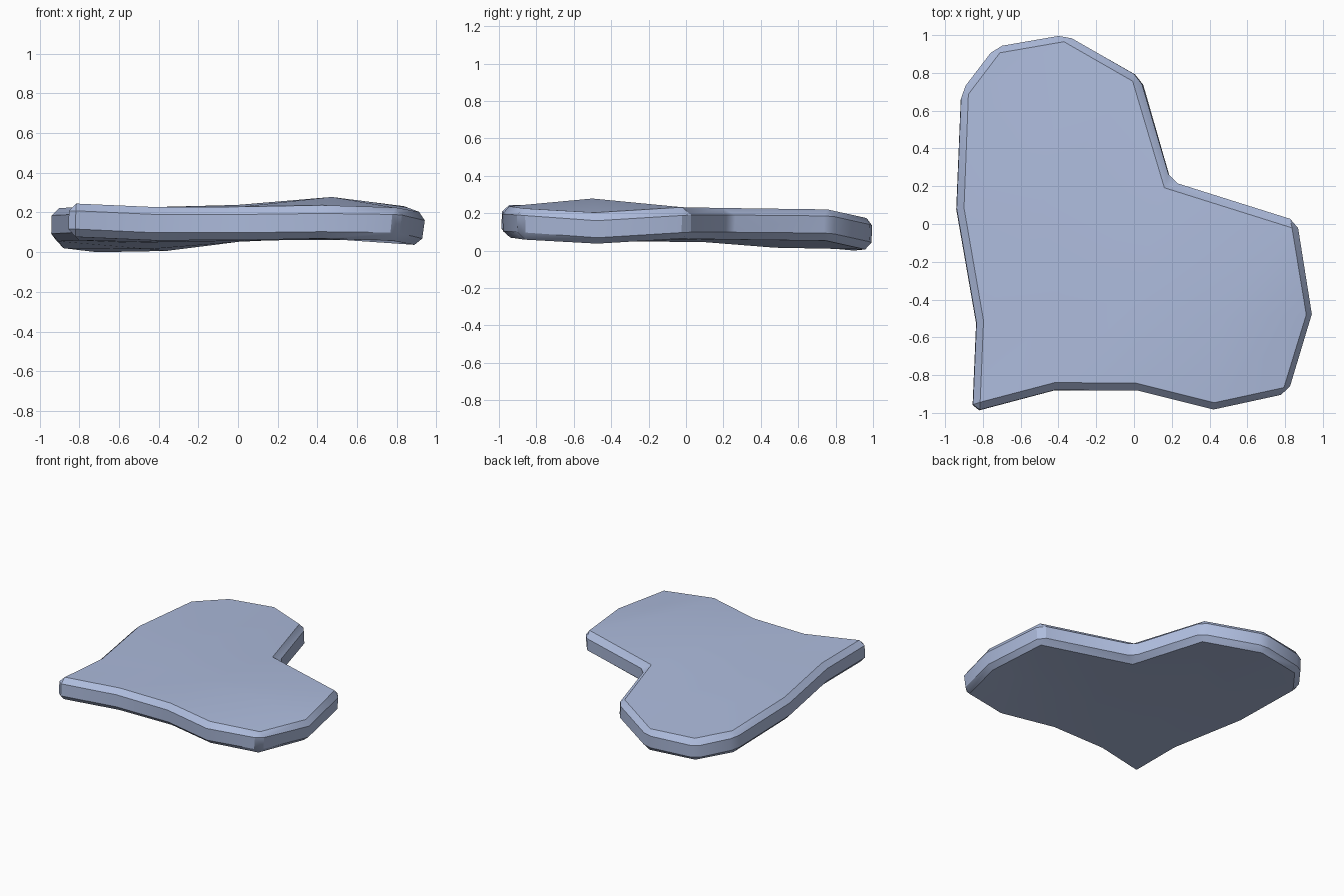
import bpy, bmesh, math

if "Cube" in bpy.data.objects:
    bpy.data.objects.remove(bpy.data.objects["Cube"])

# Heart outline (x, y, mid height), counter-clockwise from the pointed corner
rim = [(-.855, -.995, .17), (-.42, -.88, .15), (.02, -.88, .15), (.42, -.98, .155),
       (.81, -.895, .15), (.935, -.475, .12), (.86, .015, .15), (.195, .225, .15),
       (.035, .775, .145), (-.36, 1.0, .095), (-.735, .935, .083), (-.915, .70, .11),
       (-.94, .08, .145), (-.835, -.525, .15)]
# Inner points that give the cushion its gentle swell
inner = [(-.40, -.40, .14), (.0, -.43, .16), (.47, -.50, .20), (-.50, .10, .135), (-.45, .48, .105)]
faces = [(0, 1, 14, 13), (1, 2, 15, 14), (2, 3, 16, 15), (3, 4, 5, 16), (5, 6, 16),
         (15, 16, 6, 7), (14, 15, 7, 17), (13, 14, 17, 12), (12, 17, 18, 11),
         (17, 7, 8, 18), (8, 9, 18), (9, 10, 11, 18)]

mesh = bpy.data.meshes.new("heart_slab")
mesh.from_pydata(rim + inner, [], faces)
slab = bpy.data.objects.new("heart_slab", mesh)
bpy.context.collection.objects.link(slab)
bpy.context.view_layer.objects.active = slab
slab.select_set(True)

# Thickness and chamfered rim
sol = slab.modifiers.new("thickness", 'SOLIDIFY')
sol.thickness = .168
sol.offset = 0
bev = slab.modifiers.new("rim_chamfer", 'BEVEL')
bev.width = .038
bev.segments = 1
bev.limit_method = 'ANGLE'
bev.angle_limit = math.radians(30)
for m in ("thickness", "rim_chamfer"):
    bpy.ops.object.modifier_apply(modifier=m)

# Colour
mat = bpy.data.materials.new("soft blue grey")
mat.diffuse_color = (.42, .50, .72, 1)
mat.use_nodes = True
mat.node_tree.nodes["Principled BSDF"].inputs["Base Color"].default_value = mat.diffuse_color
mesh.materials.append(mat)
bpy.ops.object.shade_smooth_by_angle(angle=math.radians(30))

# Rest the slab on the ground
low = min(v.co.z for v in mesh.vertices)
for v in mesh.vertices:
    v.co.z -= low
